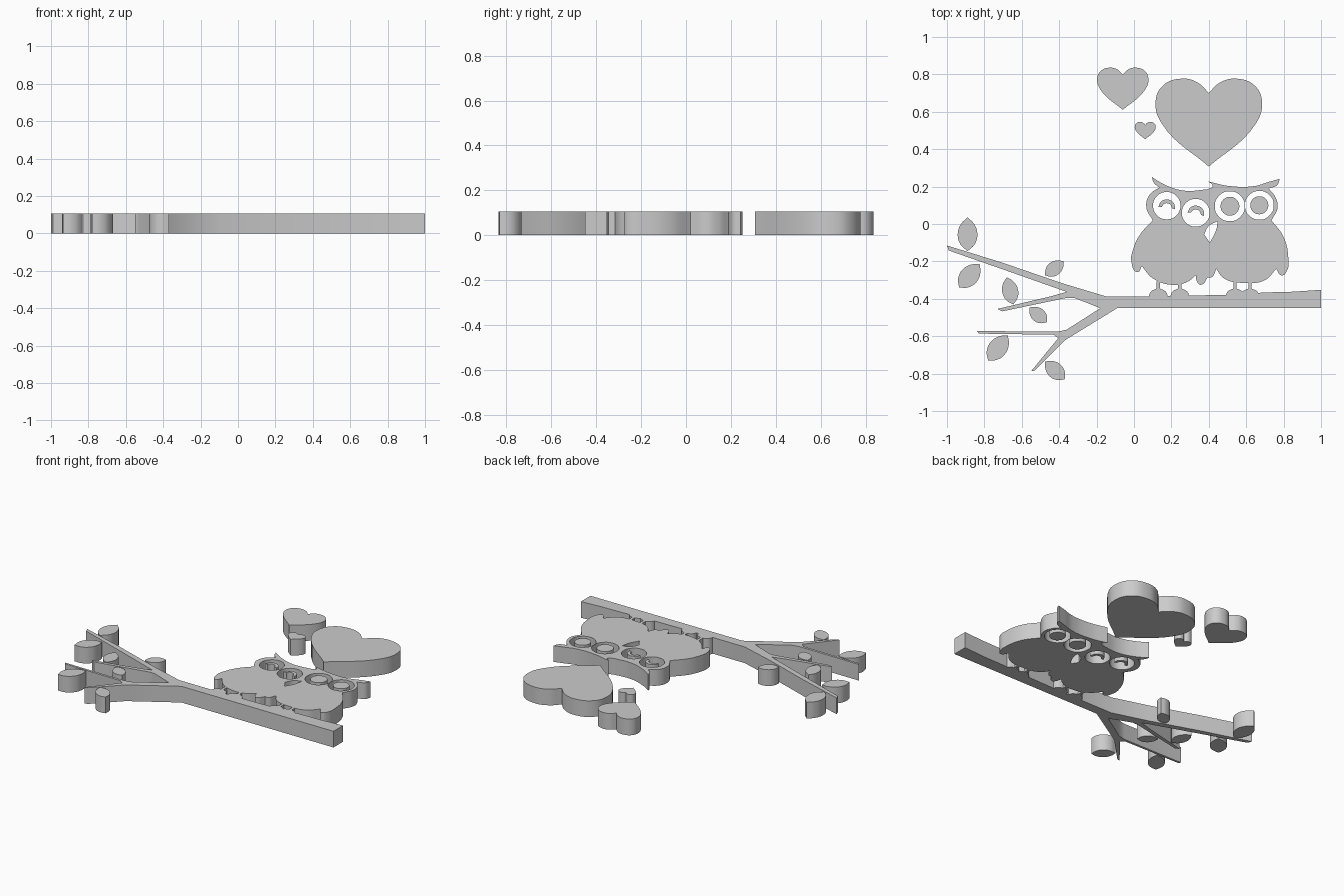
import bpy
import bmesh
import math
from mathutils import Vector

THICK = 0.105

cube = bpy.data.objects.get("Cube")
if cube:
    bpy.data.objects.remove(cube)


def plate(name, *outlines):
    """Extruded flat plate; a third value on a point marks a sharp corner."""
    curve = bpy.data.curves.new(name, 'CURVE')
    curve.dimensions = '2D'
    curve.fill_mode = 'BOTH'
    curve.extrude = THICK / 2
    curve.resolution_u = 8
    for points in outlines:
        spline = curve.splines.new('BEZIER')
        spline.bezier_points.add(len(points) - 1)
        spline.use_cyclic_u = True
        for bp, p in zip(spline.bezier_points, points):
            bp.co = (p[0], p[1], 0)
            kind = 'VECTOR' if len(p) == 3 else 'AUTO'
            bp.handle_left_type = bp.handle_right_type = kind
    obj = bpy.data.objects.new(name, curve)
    bpy.context.collection.objects.link(obj)
    obj.location.z = THICK / 2
    bpy.ops.object.select_all(action='DESELECT')
    obj.select_set(True)
    bpy.context.view_layer.objects.active = obj
    bpy.ops.object.convert(target='MESH')
    obj = bpy.context.object
    bm = bmesh.new()
    bm.from_mesh(obj.data)
    bmesh.ops.remove_doubles(bm, verts=bm.verts, dist=0.0002)
    bmesh.ops.recalc_face_normals(bm, faces=bm.faces)
    bm.to_mesh(obj.data)
    bm.free()
    bpy.ops.object.shade_smooth_by_angle(angle=math.radians(35))
    return obj


def corners(points):
    return [(x, y, 1) for x, y in points]


def circle(x, y, r, n=8):
    return [(x + r * math.cos(math.tau * i / n), y + r * math.sin(math.tau * i / n))
            for i in range(n)]


def heart(name, x, y, w):
    half = [(0.87, 0.79), (1, 1.19), (0.87, 1.51), (0.5, 1.65), (0.2, 1.57)]
    right = [(x + w * u, y + w * v) for u, v in half]
    left = [(x - w * u, y + w * v) for u, v in reversed(half)]
    plate(name, [(x, y, 1)] + right + [(x, y + 1.38 * w, 1)] + left)


def leaf(name, start, end, width):
    a, b = Vector(start), Vector(end)
    along = b - a
    side = Vector((-along.y, along.x)).normalized() * width / 2
    shape = [(0.2, 0.68), (0.5, 1), (0.8, 0.72)]
    one = [tuple(a + along * t + side * s) for t, s in shape]
    two = [tuple(a + along * t - side * s) for t, s in reversed(shape)]
    plate(name, [(*a, 1)] + one + [(*b, 1)] + two)


def smiling_eye(name, x, y, tilt):
    def arc(r, dy, angles):
        return [(x + r * math.cos(math.radians(a + tilt)),
                 y + dy + r * math.sin(math.radians(a + tilt))) for a in angles]
    outer = arc(0.046, -0.01, (0, 45, 90, 135, 180))
    inner = arc(0.028, -0.012, (170, 130, 90, 50, 10))
    ring = outer + inner
    for i in (0, 4, 5, 9):
        ring[i] = (*ring[i], 1)
    plate(name, ring)


# Hearts
heart("large_heart", 0.40, 0.307, 0.285)
heart("medium_heart", -0.06, 0.61, 0.137)
heart("small_heart", 0.06, 0.453, 0.056)

# Forked branch
plate("branch", corners([
    (1, -0.352), (0.85, -0.362), (0.7, -0.366), (0.52, -0.378), (0.1, -0.387),
    (-0.15, -0.387), (-0.38, -0.318), (-0.7, -0.208), (-1, -0.115), (-0.99, -0.142),
    (-0.7, -0.243), (-0.36, -0.363), (-0.45, -0.388), (-0.73, -0.454),
    (-0.705, -0.467), (-0.36, -0.395), (-0.32, -0.395), (-0.18, -0.45),
    (-0.36, -0.565), (-0.41, -0.576), (-0.84, -0.572), (-0.83, -0.586),
    (-0.43, -0.592), (-0.405, -0.61), (-0.55, -0.787), (-0.53, -0.783),
    (-0.37, -0.622), (-0.09, -0.45), (1, -0.45)]))

# Leaves
for i, (start, end, width) in enumerate([
        ((-0.89, 0.035), (-0.89, -0.145), 0.105),
        ((-0.825, -0.215), (-0.935, -0.34), 0.1),
        ((-0.375, -0.2), (-0.475, -0.275), 0.075),
        ((-0.68, -0.285), (-0.645, -0.43), 0.085),
        ((-0.56, -0.447), (-0.465, -0.525), 0.075),
        ((-0.675, -0.595), (-0.78, -0.73), 0.1),
        ((-0.475, -0.735), (-0.37, -0.83), 0.085)]):
    leaf(f"leaf_{i + 1}", start, end, width)

# Joined pair of owls, with eye sockets and the gap below the beak cut out
left_owl = [
    (0.39, 0.185, 1), (0.27, 0.178), (0.165, 0.21), (0.095, 0.252, 1),
    (0.105, 0.222), (0.135, 0.195, 1), (0.082, 0.155), (0.066, 0.09),
    (0.1, 0.02, 1), (0.03, -0.06), (-0.003, -0.13), (-0.014, -0.2),
    (0.018, -0.257), (0.042, -0.225, 1), (0.1, -0.29), (0.2, -0.325),
    (0.28, -0.312), (0.33, -0.275, 1), (0.338, -0.31), (0.358, -0.325),
    (0.395, -0.285, 1)]
right_owl = [
    (0.415, -0.285), (0.44, -0.24, 1), (0.48, -0.29), (0.58, -0.315),
    (0.7, -0.3), (0.76, -0.24, 1), (0.79, -0.275), (0.818, -0.25),
    (0.825, -0.18), (0.8, -0.07), (0.735, 0.02, 1), (0.768, 0.09),
    (0.755, 0.145), (0.72, 0.19, 1), (0.765, 0.208), (0.78, 0.242, 1),
    (0.72, 0.225), (0.645, 0.203), (0.51, 0.203), (0.395, 0.228, 1),
    (0.42, 0.203)]
beak_gap = [(0.375, -0.055, 1), (0.4, -0.01), (0.447, 0.015, 1),
            (0.44, -0.03), (0.405, -0.1, 1)]
plate("owl_pair", left_owl + right_owl, beak_gap,
      circle(0.175, 0.098, 0.073), circle(0.33, 0.06, 0.074),
      circle(0.512, 0.095, 0.08), circle(0.67, 0.1, 0.077))

# Eyes
smiling_eye("smiling_eye_right", 0.175, 0.095, -8)
smiling_eye("smiling_eye_left", 0.33, 0.062, -12)
plate("round_eye_right", circle(0.513, 0.095, 0.05))
plate("round_eye_left", circle(0.67, 0.1, 0.048))

# Legs running down into rounded feet
for i, x in enumerate((0.13, 0.245, 0.54, 0.62)):
    plate(f"foot_{i + 1}", [
        (x - 0.008, -0.285, 1), (x - 0.009, -0.345, 1), (x - 0.04, -0.362),
        (x - 0.052, -0.39, 1), (x + 0.052, -0.39, 1), (x + 0.04, -0.362),
        (x + 0.009, -0.345, 1), (x + 0.008, -0.285, 1)])
